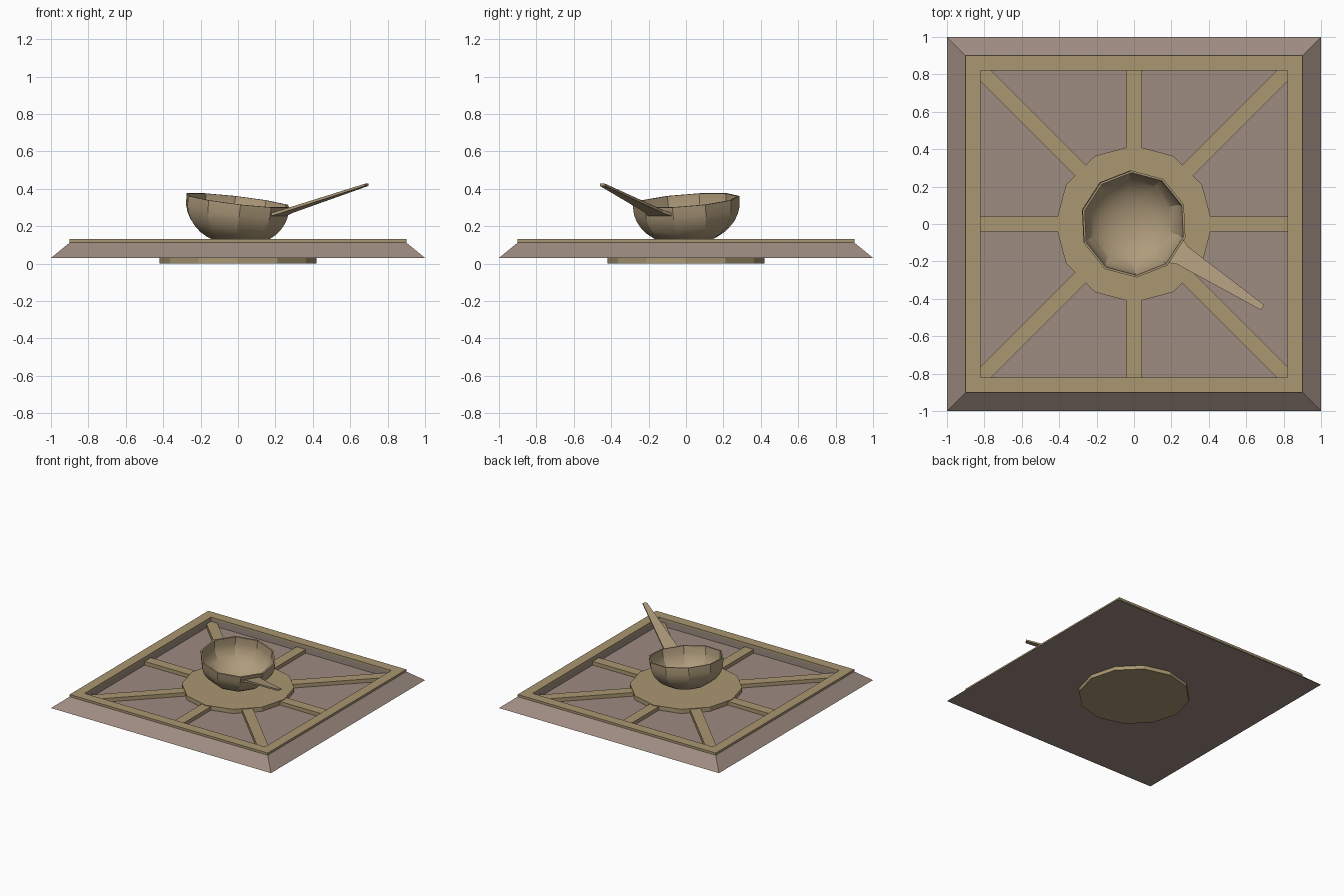
import bpy, bmesh, math
from mathutils import Matrix

if "Cube" in bpy.data.objects:
    bpy.data.objects.remove(bpy.data.objects["Cube"])


def material(name, rgb):
    m = bpy.data.materials.new(name)
    m.diffuse_color = (*rgb, 1)
    m.use_nodes = True
    m.node_tree.nodes["Principled BSDF"].inputs["Base Color"].default_value = m.diffuse_color
    return m


BRASS = material("brass", (0.40, 0.31, 0.17))
STONE = material("stone", (0.34, 0.26, 0.22))
BRONZE = material("bronze", (0.43, 0.33, 0.20))


def finish(name, bm, mat):
    bmesh.ops.recalc_face_normals(bm, faces=bm.faces)
    me = bpy.data.meshes.new(name)
    bm.to_mesh(me)
    bm.free()
    me.materials.append(mat)
    ob = bpy.data.objects.new(name, me)
    bpy.context.collection.objects.link(ob)
    return ob


def lathe(name, profile, sides, mat, start=0.0, ring=False):
    """Revolve (radius, z) points; radius 0 is a pole; ring closes the loop."""
    bm = bmesh.new()
    rows = []
    for r, z in profile:
        if r == 0:
            rows.append([bm.verts.new((0, 0, z))] * sides)
        else:
            rows.append([bm.verts.new((r * math.cos(start + i * math.tau / sides),
                                       r * math.sin(start + i * math.tau / sides), z))
                         for i in range(sides)])
    pairs = list(zip(rows, rows[1:])) + ([(rows[-1], rows[0])] if ring else [])
    for a, b in pairs:
        for i in range(sides):
            j = (i + 1) % sides
            corners = list(dict.fromkeys((a[i], a[j], b[j], b[i])))
            if len(corners) > 2:
                bm.faces.new(corners)
    for row in (rows[0], rows[-1]):
        if not ring and row[0] is not row[1]:
            bm.faces.new(row)
    return finish(name, bm, mat)


def square(name, profile, mat, ring=False):
    """Four-sided lathe with half-widths in place of radii."""
    return lathe(name, [(w * math.sqrt(2), z) for w, z in profile], 4, mat,
                 math.pi / 4, ring)


# Square plate with sloping edges and a sunken floor
square("plate", [(1, .03), (.9, .112), (.82, .112), (.82, .065)], STONE)
square("plate_frame", [(.9, .112), (.9, .13), (.82, .13), (.82, .112)], BRASS, True)

# Twelve-sided centre disc, reaching through to the foot
lathe("centre_disc", [(.42, 0), (.42, .10)], 12, BRASS)

# Eight bars from disc to frame
for k in range(8):
    length = 1.2 if k % 2 else .83
    bm = bmesh.new()
    bmesh.ops.create_cube(bm, size=1)
    bm.transform(Matrix.Rotation(k * math.pi / 4, 4, 'Z')
                 @ Matrix.Translation(((length + .36) / 2, 0, .0775))
                 @ Matrix.Diagonal((length - .36, .082, .035, 1)))
    finish(f"bar_{k + 1}", bm, BRASS)

# Ten-sided spoon bowl, tipped towards its handle
AIM = math.radians(-33)


def cup(radius, depth, steps=9):
    pts = [(radius, 0)]
    for i in range(1, steps + 1):
        t = i / steps * math.pi / 2
        pts.append((radius * math.cos(t) ** .9 if i < steps else 0,
                    -.02 - (depth - .02) * math.sin(t)))
    return pts


bowl = lathe("spoon_bowl", cup(.287, .238) + cup(.275, .226)[::-1], 10, BRONZE,
             math.pi / 10, True)
bowl.data.transform(Matrix.Translation((0, 0, .338)) @ Matrix.Rotation(AIM, 4, 'Z')
                    @ Matrix.Rotation(math.radians(8), 4, 'Y'))
bpy.context.view_layer.objects.active = bowl
bowl.select_set(True)
bpy.ops.object.shade_smooth_by_angle(angle=math.radians(25))

# Tapering handle: sections of (distance, half-width, height, thickness)
bm = bmesh.new()
rows = []
for d, w, z, t in [(.258, .078, .262, .016), (.31, .055, .278, .016), (.82, .0165, .421, .012)]:
    rows.append([bm.verts.new((d, s * w, z + u * t / 2))
                 for s, u in ((-1, -1), (1, -1), (1, 1), (-1, 1))])
for a, b in zip(rows, rows[1:]):
    for i in range(4):
        j = (i + 1) % 4
        bm.faces.new((a[i], a[j], b[j], b[i]))
bm.faces.new(rows[0])
bm.faces.new(rows[-1])
bm.transform(Matrix.Rotation(AIM, 4, 'Z'))
finish("spoon_handle", bm, BRONZE)
